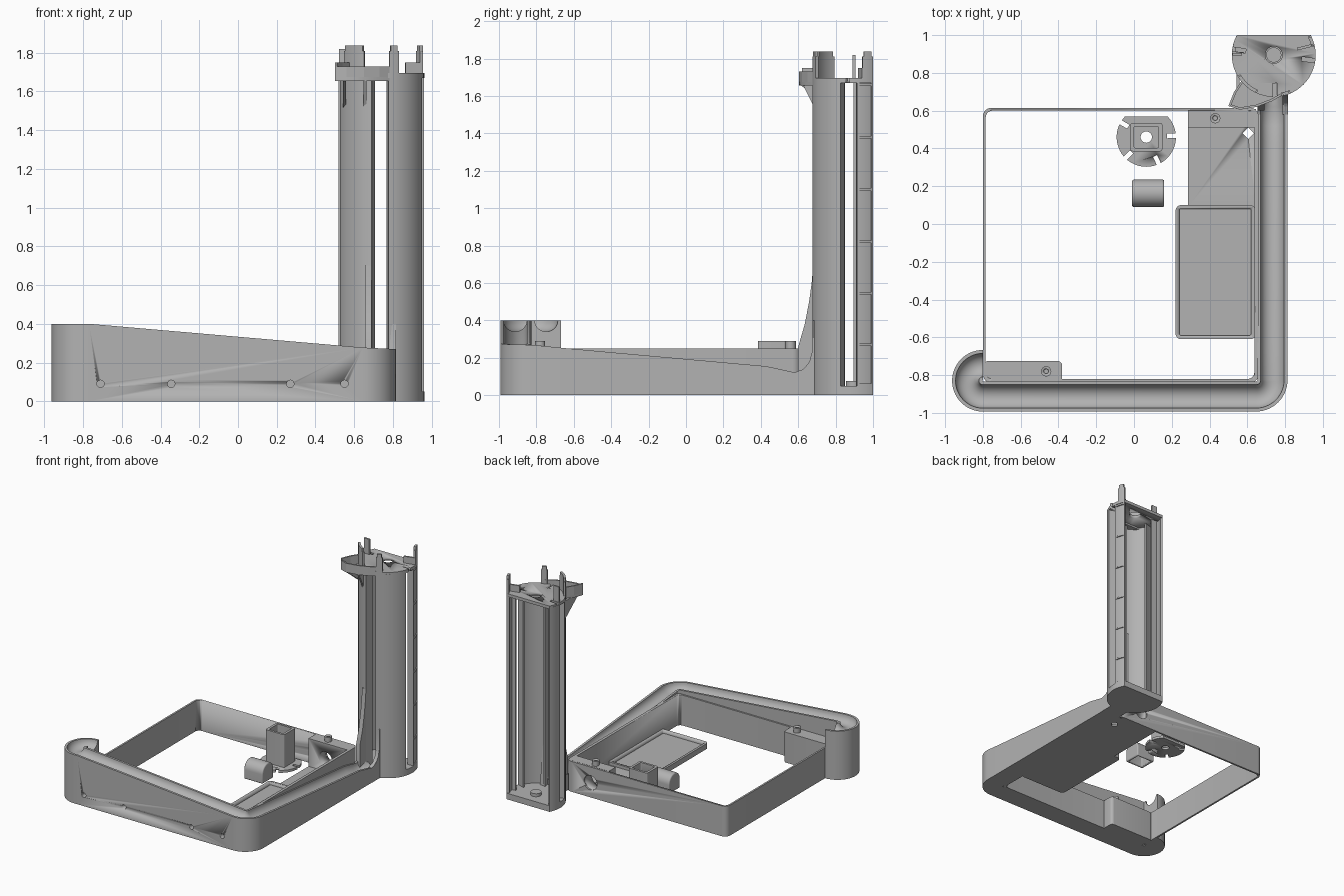
import bpy, bmesh, math
from mathutils import Vector

if "Cube" in bpy.data.objects:
    bpy.data.objects.remove(bpy.data.objects["Cube"])

grey = bpy.data.materials.new("mid_grey")
grey.diffuse_color = (0.45, 0.45, 0.45, 1)
grey.use_nodes = True
grey.node_tree.nodes["Principled BSDF"].inputs["Base Color"].default_value = grey.diffuse_color
TX, TY, TR = 0.74, 0.895, 0.222          # tower axis and radius


def finish(name, bm):
    bmesh.ops.remove_doubles(bm, verts=bm.verts, dist=1e-5)
    bmesh.ops.recalc_face_normals(bm, faces=bm.faces)
    me = bpy.data.meshes.new(name)
    bm.to_mesh(me)
    bm.free()
    ob = bpy.data.objects.new(name, me)
    bpy.context.collection.objects.link(ob)
    me.materials.append(grey)
    bpy.ops.object.select_all(action='DESELECT')
    ob.select_set(True)
    bpy.context.view_layer.objects.active = ob
    bpy.ops.object.shade_smooth_by_angle(angle=math.radians(30))
    return ob


def prism(name, pts, lo, hi, axis='z'):
    """Extrude a 2D outline: xy along z, xz along y, or yz along x."""
    place = {'z': lambda a, b, c: (a, b, c), 'y': lambda a, b, c: (a, c, b),
             'x': lambda a, b, c: (c, a, b)}[axis]
    bm = bmesh.new()
    f = bm.faces.new([bm.verts.new(place(a, b, lo)) for a, b in pts])
    r = bmesh.ops.extrude_face_region(bm, geom=[f])
    move = Vector(place(0, 0, hi - lo))
    bmesh.ops.translate(bm, vec=move, verts=[v for v in r['geom'] if isinstance(v, bmesh.types.BMVert)])
    return finish(name, bm)


def arc(cx, cy, r, a0, a1, n=24):
    return [(cx + r * math.cos(math.radians(a0 + (a1 - a0) * i / n)),
             cy + r * math.sin(math.radians(a0 + (a1 - a0) * i / n))) for i in range(n + 1)]


def circle(cx, cy, r, n=32):
    return arc(cx, cy, r, 0, 360 - 360 / n, n - 1)


def rrect(x0, y0, x1, y1, r, n=6):
    return (arc(x1 - r, y1 - r, r, 0, 90, n) + arc(x0 + r, y1 - r, r, 90, 180, n)
            + arc(x0 + r, y0 + r, r, 180, 270, n) + arc(x1 - r, y0 + r, r, 270, 360, n))


def cut(ob, *cutters):
    for c in cutters:
        m = ob.modifiers.new("cut", 'BOOLEAN')
        m.operation, m.object, m.solver = 'DIFFERENCE', c, 'EXACT'
        bpy.context.view_layer.objects.active = ob
        bpy.ops.object.modifier_apply(modifier=m.name)
        bpy.data.objects.remove(c)
    return ob


def box(name, x0, y0, z0, x1, y1, z1):
    return prism(name, [(x0, y0), (x1, y0), (x1, y1), (x0, y1)], z0, z1)


def slot(cx, cy, a, r0, r1, w):
    """Radial notch cutter."""
    d = Vector((math.cos(math.radians(a)), math.sin(math.radians(a))))
    n = Vector((-d.y, d.x)) * w / 2
    c = Vector((cx, cy))
    return [tuple(c + d * r + s * n) for r, s in ((r0, 1), (r0, -1), (r1, -1), (r1, 1))]


# --- Base frame ---
frame = prism("frame_wall", rrect(-0.80, -0.84, 0.66, 0.615, 0.045), 0, 0.25)
cut(frame, prism("cutter", rrect(-0.785, -0.82, 0.637, 0.60, 0.035), -0.1, 0.5),
    prism("cutter", circle(0.44, 0.12, 0.06), 0.55, 0.7, 'y'))
front_block = prism("front_screw_block", rrect(-0.795, -0.835, -0.38, -0.725, 0.025), 0, 0.25)
back_block = box("back_screw_block", 0.285, 0.51, 0, 0.645, 0.61, 0.25)
cut(back_block, prism("cutter", circle(0.44, 0.12, 0.06), 0.4, 0.7, 'y'))
for x, y in ((-0.465, -0.78), (0.43, 0.56)):
    cut(prism("screw_boss", circle(x, y, 0.027), 0.24, 0.29), prism("cutter", circle(x, y, 0.012, 16), 0.26, 0.4))
floor = box("floor_plate", 0.285, 0.09, 0, 0.645, 0.605, 0.02)
cut(floor, prism("cutter", circle(0.605, 0.48, 0.03, 4), -0.1, 0.1))
tray = prism("battery_tray", rrect(0.22, -0.61, 0.645, 0.10, 0.03), 0, 0.045)
cut(tray, prism("cutter", rrect(0.24, -0.59, 0.62, 0.08, 0.01), 0.02, 0.1))

# --- Ball channel: swept gutter with sloping rim ---
path = arc(-0.80, -0.83, 0.083, 90, 270, 28) + [(-0.77, -0.913)]
path += arc(0.645, -0.825, 0.088, -90, 0, 14)
path += [(0.733, y) for y in (-0.65, 0.43, 0.52, 0.58, 0.62, 0.66, 0.70)]
slope = [(-0.65, 0.252), (0.43, 0.155), (0.58, 0.122), (0.62, 0.135), (0.66, 0.17), (0.70, 0.21)]


def rim(x, y):
    if x < -0.77:
        return 0.40
    if y < -0.80:
        return 0.40 - (x + 0.77) / 1.50 * 0.13
    pts = [(-0.83, 0.27)] + slope
    for (a, za), (b, zb) in zip(pts, pts[1:]):
        if y <= b:
            return za + (zb - za) * (y - a) / (b - a)
    return pts[-1][1]


bm = bmesh.new()
rings = []
for i, (x, y) in enumerate(path):
    a, b = path[max(i - 1, 0)], path[min(i + 1, len(path) - 1)]
    t = (Vector(b) - Vector(a)).normalized()
    if i in (0, 28):
        t = Vector((-1, 0)) if i == 0 else Vector((1, 0))
    z = rim(x, y)
    low = 0.06 if y < 0.6 else 0.06 + (z - 0.13)          # keep the gutter bed level at the tower
    prof = [(-0.08, 0), (-0.08, z)]
    prof += [(-0.062 * math.cos(k * math.pi / 12), z - max(low, 0.05) * math.sin(k * math.pi / 12)) for k in range(13)]
    prof += [(0.08, z), (0.08, 0)]
    rings.append([bm.verts.new((x - t.y * o, y + t.x * o, h)) for o, h in prof])
for r, s in zip(rings, rings[1:]):
    for k in range(len(r)):
        j = (k + 1) % len(r)
        bm.faces.new((r[k], r[j], s[j], s[k]))
bm.faces.new(rings[0])
bm.faces.new(rings[-1])
channel = finish("ball_channel", bm)
cut(channel, *[prism("cutter", circle(x, 0.09, 0.019, 16), -1.1, -0.95, 'y') for x in (-0.71, -0.345, 0.27, 0.55)])

# --- Tower base and top disc, flat at the back ---
tower_outline = arc(TX, TY, TR, 151.8, 388.2, 64)
prism("tower_base", tower_outline, 0, 0.05)
prism("base_boss", circle(TX, TY, 0.04), 0.05, 0.075)
disc = prism("tower_top_disc", tower_outline, 1.67, 1.695)
cut(disc, prism("cutter", circle(TX, TY, 0.045), 1.6, 1.8),
    *[prism("cutter", slot(TX, TY, a, 0.15, 0.3, 0.022), 1.6, 1.8) for a in (-88, -8, 172)])


# --- Tower wall segments with inward flanges ---
def wall(name, a0, a1, z0, z1, r0=0.204, r1=TR):
    return prism(name, arc(TX, TY, r1, a0, a1, 18) + arc(TX, TY, r0, a1, a0, 18), z0, z1)


def flange(a, length=0.06, z0=0.04, z1=1.68):
    prism("tower_flange", slot(TX, TY, a, TR - 0.004 - length, TR - 0.004, 0.014), z0, z1)


wall("tower_front_right_wall", -79, -18, 0.04, 1.68)
wall("tower_front_left_wall", -163, -103, 0.04, 1.68)
wall("tower_back_left_wall", 152, 179, 0.04, 1.68)
wall("tower_back_right_panel", 5, 28, 0.04, 1.68, 0.200, 0.214)
for a in (-78, -20, -104, -161, 177):
    flange(a)
flange(7, 0.05)
for z in (0.055, 0.27, 0.545, 0.82, 1.10, 1.38, 1.66):
    wall("panel_rib", 5, 28, z - 0.007, z + 0.007)
for a0, a1 in ((5, 7), (26, 28)):
    wall("panel_edge", a0, a1, 0.04, 1.68)

# --- Prongs above the disc ---
for a0, a1 in ((-150, -114), (-79, -66), (13, 28)):
    wall("top_prong", a0, a1, 1.67, 1.81)
    wall("top_prong_tip", a0 + 2, a1 - 2, 1.81, 1.838)
flange(14, 0.09, 1.68, 1.75)
flange(179, 0.05, 1.68, 1.82)

# --- Flared fins joining channel and tower ---
prism("left_flare", [(0.60, 0), (0.60, 0.26), (0.635, 0.38), (0.658, 0.5), (0.672, 0.6), (0.68, 0.7),
                     (0.72, 0.7), (0.72, 0)], 0.655, 0.69, 'x')
prism("right_flare", [(0.58, 0), (0.58, 0.122), (0.63, 0.14), (0.66, 0.18), (0.676, 0.24), (0.68, 0.4),
                      (0.70, 0.4), (0.74, 0)], 0.785, 0.815, 'x')

# --- Catch scoop at the tower top ---
edge = [(0.57, 0.76), (0.53, 0.70), (0.50, 0.625), (0.56, 0.605), (0.65, 0.62), (0.73, 0.65), (0.80, 0.69)]
prism("scoop_floor", edge + [(0.78, 0.76)], 1.655, 1.675)
for i, (a, b) in enumerate(zip(edge, edge[1:])):
    d = (Vector(b) - Vector(a)).normalized() * 0.012
    n = Vector((d.y, -d.x)) * -1
    top = 1.75 if i < 2 else 1.73
    prism("scoop_rim", [a, b, (b[0] + n.x, b[1] + n.y), (a[0] + n.x, a[1] + n.y)], 1.66, top)
for x, y0, y1 in ((0.55, 0.61, 0.80), (0.655, 0.625, 0.70)):
    prism("scoop_buttress", [(y0, 1.66), (y1, 1.66), (y1, 1.51)], x - 0.008, x + 0.008, 'x')

# --- Loose cap: notched disc with a square socket ---
CX, CY = 0.065, 0.46
cap = prism("cap_disc", arc(CX, CY, 0.157, 135.5, 404.5, 48), 0, 0.02)
cut(cap, prism("cutter", circle(CX, CY, 0.03), -0.1, 0.1),
    *[prism("cutter", slot(CX, CY, a, 0.11, 0.2, 0.024), -0.1, 0.1) for a in (150, 225, 295, 3)])
socket = prism("cap_socket", rrect(-0.02, 0.385, 0.15, 0.535, 0.012), 0.015, 0.29)
cut(socket, prism("cutter", rrect(0, 0.403, 0.13, 0.517, 0.008), -0.1, 0.5))

# --- Loose hollow button with a rounded top ---
button = prism("button", [(0.09, 0), (0.235, 0)] + arc(0.1625, 0.075, 0.0725, 0, 180, 20), -0.01, 0.16, 'x')
bev = button.modifiers.new("soft_edge", 'BEVEL')
bev.width, bev.segments, bev.angle_limit = 0.012, 3, math.radians(50)
cut(button, box("cutter", 0.01, 0.108, -0.1, 0.14, 0.217, 0.10))
